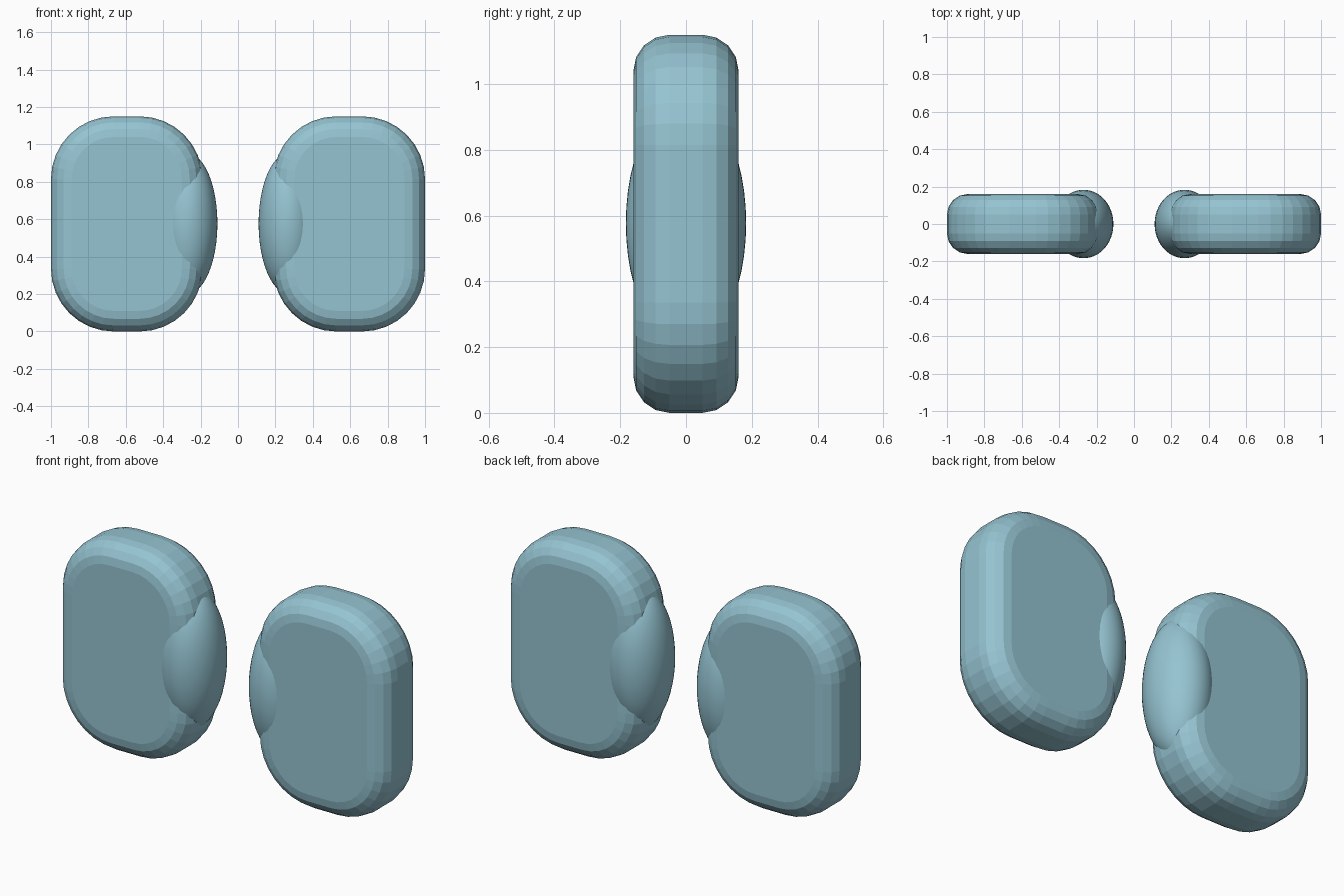
import bpy, bmesh, math

if "Cube" in bpy.data.objects:
    bpy.data.objects.remove(bpy.data.objects["Cube"])

mat = bpy.data.materials.new("pale_blue")
mat.diffuse_color = (0.30, 0.55, 0.64, 1)
mat.use_nodes = True
mat.node_tree.nodes["Principled BSDF"].inputs["Base Color"].default_value = mat.diffuse_color

HX, HY, HZ = 0.405, 0.16, 0.575   # half sizes of one pad
CX = 0.595                        # pad centre
CORNER, RIM = 0.335, 0.11         # outline corner radius, rim rounding
CORNER_SEGS, RIM_SEGS = 8, 4


def outline(inset):
    """Rounded rectangle in x/z, shrunk by inset."""
    r = CORNER - inset
    pts = []
    for q, (sx, sz) in enumerate(((1, 1), (-1, 1), (-1, -1), (1, -1))):
        for i in range(CORNER_SEGS + 1):
            a = math.pi / 2 * (q + i / CORNER_SEGS)
            pts.append((sx * (HX - CORNER) + r * math.cos(a),
                        sz * (HZ - CORNER) + r * math.sin(a)))
    return pts


def make_pad(name, x):
    """Thick rounded pad lofted through inset outlines."""
    angles = [math.pi / 2 * i / RIM_SEGS for i in range(RIM_SEGS + 1)]
    half = [(RIM * (1 - math.cos(t)), HY - RIM + RIM * math.sin(t)) for t in angles]
    levels = [(d, -y) for d, y in reversed(half)] + half
    bm = bmesh.new()
    rings = [[bm.verts.new((px, y, pz)) for px, pz in outline(d)] for d, y in levels]
    for a, b in zip(rings, rings[1:]):
        n = len(a)
        for i in range(n):
            j = (i + 1) % n
            bm.faces.new((a[i], a[j], b[j], b[i]))
    bm.faces.new(rings[0])
    bm.faces.new(rings[-1])
    bmesh.ops.recalc_face_normals(bm, faces=bm.faces)
    me = bpy.data.meshes.new(name)
    bm.to_mesh(me)
    bm.free()
    ob = bpy.data.objects.new(name, me)
    ob.location = (x, 0, HZ)
    bpy.context.collection.objects.link(ob)
    me.materials.append(mat)


def make_bulge(name, x):
    """Smooth upright ellipsoid on the inner edge of a pad."""
    bpy.ops.mesh.primitive_uv_sphere_add(segments=48, ring_count=24, location=(x, 0, 0.577))
    ob = bpy.context.object
    ob.name = name
    ob.scale = (0.16, 0.183, 0.375)
    bpy.ops.object.shade_smooth()
    ob.data.materials.append(mat)


# Mirrored pair of pads with inner bulges
for side, s in (("left", -1), ("right", 1)):
    make_pad(side + "_pad", s * CX)
    make_bulge(side + "_inner_bulge", s * 0.27)
